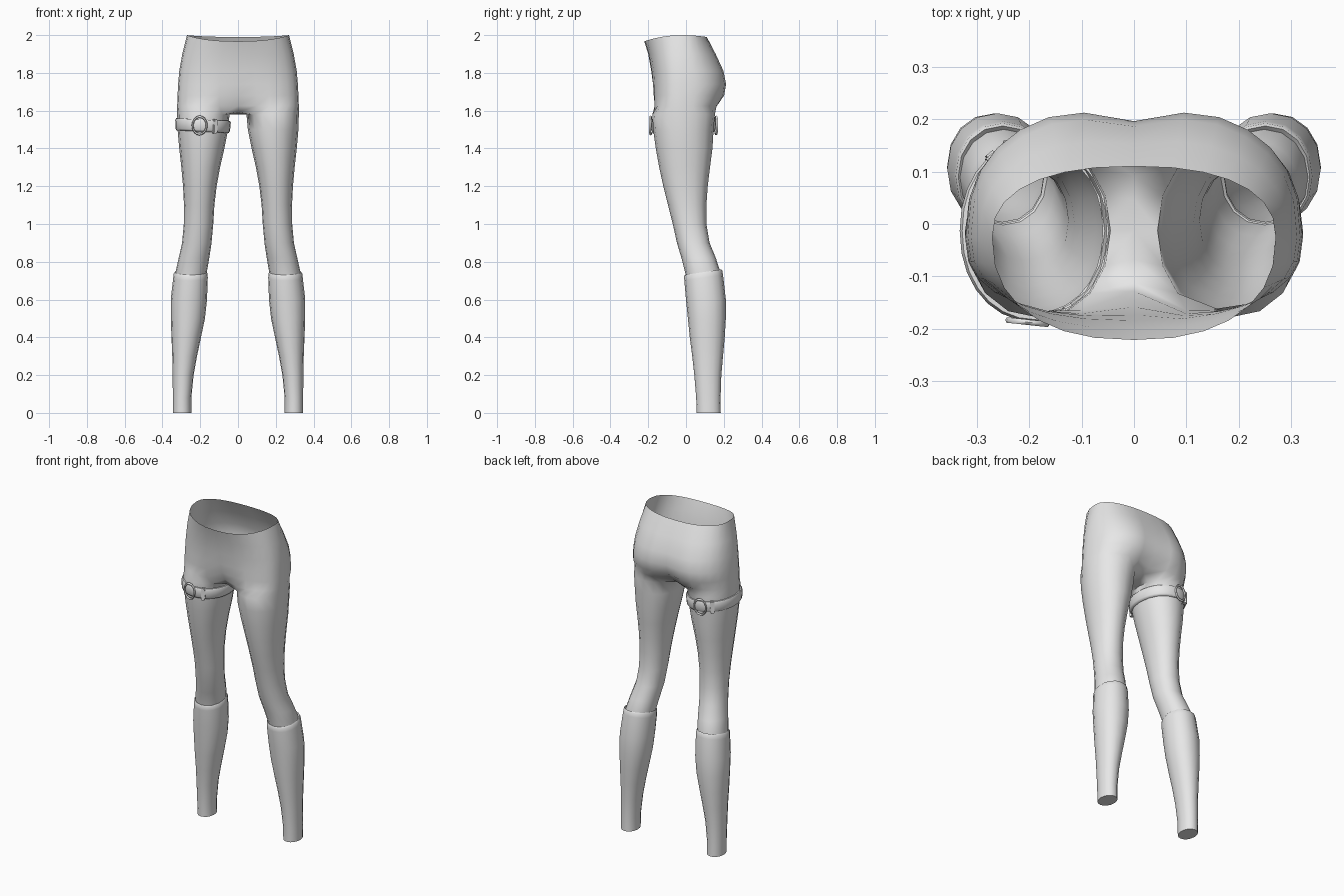
import bpy, bmesh, math
from mathutils import Vector, Matrix

if "Cube" in bpy.data.objects:
    bpy.data.objects.remove(bpy.data.objects["Cube"])

N = 16  # sides of each leg

grey = bpy.data.materials.new("light grey")
grey.diffuse_color = (0.8, 0.8, 0.8, 1)
grey.use_nodes = True
grey.node_tree.nodes["Principled BSDF"].inputs["Base Color"].default_value = grey.diffuse_color

# leg sections: z, inner x, outer x, front y, back y
LEG = [(1.58, .045, .322, -.178, .153), (1.5, .052, .32, -.174, .146),
       (1.4, .072, .311, -.16, .14), (1.3, .095, .3, -.142, .127),
       (1.2, .113, .291, -.12, .115), (1.1, .125, .286, -.095, .108),
       (1.0, .131, .287, -.07, .108), (.9, .14, .296, -.048, .125),
       (.82, .152, .314, -.024, .158), (.74, .166, .332, -.004, .184),
       (.69, .172, .33, .004, .186)]
SOCK = [(.738, .172, .328, .001, .18), (.745, .165, .335, -.006, .187),
        (.738, .161, .34, -.01, .192), (.715, .16, .343, -.009, .196),
        (.6, .164, .356, 0, .211), (.5, .175, .356, .01, .211),
        (.4, .196, .352, .02, .205), (.3, .217, .348, .033, .196),
        (.2, .235, .346, .044, .187), (.08, .247, .345, .054, .183),
        (0, .247, .345, .056, .184)]
# hip sections: z, half width, front y, back y, front dent, back dent, squareness
HIPS = [(1.625, .322, -.178, .178, .05, .05, .78), (1.68, .32, -.178, .214, .02, .035, .78),
        (1.74, .317, -.179, .224, .006, .028, .8), (1.81, .311, -.184, .21, 0, .024, .82),
        (1.9, .295, -.2, .165, 0, .012, .84), (2.0, .27, -.221, .11, 0, 0, .85)]


def spow(v, p):
    return math.copysign(abs(v) ** p, v)


def section(row, a, off=0):
    z, x0, x1, y0, y1 = row
    return Vector(((x0 + x1) / 2 + ((x1 - x0) / 2 + off) * spow(math.cos(a), .94),
                   (y0 + y1) / 2 + ((y1 - y0) / 2 + off) * spow(math.sin(a), .94), z))


def leg_row(z):
    for a, b in zip(LEG, LEG[1:]):
        if a[0] >= z >= b[0]:
            f = (a[0] - z) / (a[0] - b[0])
            return [p + (q - p) * f for p, q in zip(a, b)]
    return LEG[0]


def bridge(bm, a, b, closed=True):
    n = len(a)
    for i in range(n if closed else n - 1):
        j = (i + 1) % n
        bm.faces.new((a[i], a[j], b[j], b[i]))


def finish(bm, name, angle=60):
    bmesh.ops.recalc_face_normals(bm, faces=bm.faces)
    me = bpy.data.meshes.new(name)
    bm.to_mesh(me)
    bm.free()
    me.materials.append(grey)
    ob = bpy.data.objects.new(name, me)
    bpy.context.collection.objects.link(ob)
    bpy.ops.object.select_all(action='DESELECT')
    ob.select_set(True)
    bpy.context.view_layer.objects.active = ob
    bpy.ops.object.shade_smooth_by_angle(angle=math.radians(angle))
    return ob


def mirrored(v, s):
    return Vector((v.x * s, v.y, v.z))


# leggings: two legs, a crotch strip and the hips, open at the waist
bm = bmesh.new()
tops = {}
for s in (1, -1):
    rings = [[bm.verts.new(mirrored(section(r, math.tau * k / N), s)) for k in range(N)]
             for r in LEG]
    for a, b in zip(rings, rings[1:]):
        bridge(bm, a, b)
    tops[s] = rings[0]
inner = range(10, 5, -1)                          # front to back along the inside
outer = [(10 + i) % N for i in range(13)]         # front to back around the outside
mid = [bm.verts.new((0, tops[1][k].co.y * .85, z))
       for k, z in zip(inner, (1.592, 1.583, 1.58, 1.584, 1.597))]
for s in (1, -1):
    bridge(bm, [tops[s][k] for k in inner], mid, False)
prev = ([mid[0]] + [tops[1][k] for k in outer] + [mid[-1]]
        + [tops[-1][k] for k in reversed(outer)])
for z, w, yf, yb, df, db, p in HIPS:
    half = []
    yc = -.025
    for i in range(15):
        t = math.pi * (i / 14 - .5)
        x = w * spow(math.cos(t), p) if 0 < i < 14 else 0
        sn = spow(math.sin(t), p)
        dent = math.exp(-(x / .08) ** 2)
        y = yc + (sn * (yb - yc) - db * dent * (sn > 0) if sn > 0
                  else sn * (yc - yf) + df * dent)
        dip = 0
        if z == 2.0:                              # waistline dips at the front
            dip = -.033 * sn * sn if sn < 0 else -.01 * sn * sn
        half.append(Vector((x, y, z + dip)))
    ring = [bm.verts.new(v) for v in half]
    ring += [bm.verts.new(mirrored(v, -1)) for v in reversed(half[1:-1])]
    bridge(bm, prev, ring)
    prev = ring
finish(bm, "leggings", 80)

# knee socks with a rolled, tilted top edge and a flat sole
for s, side in ((1, "left"), (-1, "right")):
    bm = bmesh.new()
    rings = []
    for r in SOCK:
        ring = []
        for k in range(N):
            v = section(r, math.tau * k / N)
            if r[0] > .7:
                v.z += (v.y - .09) * .15
            ring.append(bm.verts.new(mirrored(v, s)))
        rings.append(ring)
    for a, b in zip(rings, rings[1:]):
        bridge(bm, a, b)
    bm.faces.new(rings[-1])
    finish(bm, side + "_sock")


# thigh strap follows the right leg, slightly lower on the inside
def strap_point(a, dz, off):
    z = 1.521 + .007 * math.cos(a) + dz
    v = section(leg_row(z), a, off)
    v.z = z
    return mirrored(v, -1)


bm = bmesh.new()
PROFILE = [(-.032, -.004), (-.032, .006), (-.022, .011), (.022, .011), (.032, .006), (.032, -.004)]
rings = [[bm.verts.new(strap_point(math.tau * k / 28, dz, off)) for k in range(28)]
         for dz, off in PROFILE]
for a, b in zip(rings, rings[1:]):
    bridge(bm, a, b)
finish(bm, "thigh_strap")


def strap_frame(deg, off):
    a = math.radians(deg)
    t = (strap_point(a + .05, 0, 0) - strap_point(a - .05, 0, 0)).normalized()
    n = t.cross(Vector((0, 0, 1))).normalized()
    c = strap_point(a, 0, off)
    if n.dot(c - Vector((-.184, -.014, c.z))) < 0:
        n = -n
    u = n.cross(t)
    m = Matrix((t, u, n)).transposed().to_4x4()
    m.translation = c
    return m


# round buckle and keeper loop at the front and at the back
for side, ring_a, loop_a in (("front", 276, 245), ("back", 82, 55)):
    bm = bmesh.new()
    rings = []
    for i in range(20):
        a = math.tau * i / 20
        rings.append([bm.verts.new(((.044 + .006 * math.cos(b)) * math.cos(a) * .85,
                                    (.044 + .006 * math.cos(b)) * math.sin(a) * 1.05,
                                    .006 * math.sin(b)))
                      for b in (math.tau * j / 6 for j in range(6))])
    for i in range(20):
        bridge(bm, rings[i], rings[(i + 1) % 20])
    bm.transform(strap_frame(ring_a, .013))
    finish(bm, side + "_ring")

    bm = bmesh.new()
    bmesh.ops.create_cube(bm, size=1, matrix=Matrix.Diagonal((.024, .076, .024, 1)))
    bmesh.ops.bevel(bm, geom=bm.edges[:], offset=.004, segments=2, affect='EDGES')
    bm.transform(strap_frame(loop_a, .006))
    finish(bm, side + "_keeper_loop", 40)
